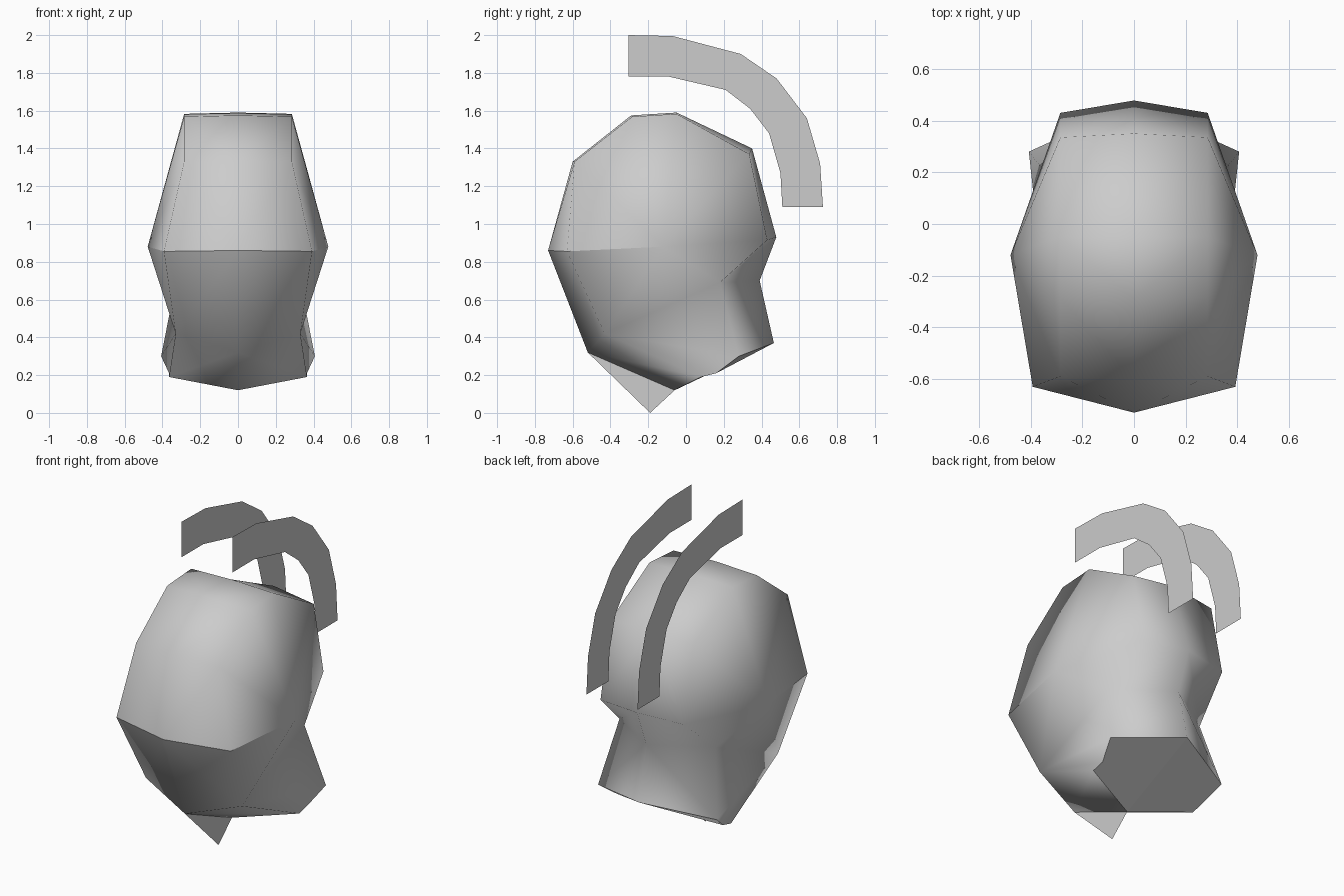
import bpy, bmesh

if "Cube" in bpy.data.objects:
    bpy.data.objects.remove(bpy.data.objects["Cube"])

grey = bpy.data.materials.new("light_grey")
grey.diffuse_color = (0.604, 0.604, 0.604, 1)
grey.use_nodes = True
grey.node_tree.nodes["Principled BSDF"].inputs["Base Color"].default_value = grey.diffuse_color


def build(name, verts, faces, smooth=False, sharp=(), mirror=True):
    """Mesh from named points; mirrored across x = 0 when asked."""
    bm = bmesh.new()
    v = {k: bm.verts.new(p) for k, p in verts.items()}
    for f in faces:
        bm.faces.new([v[k] for k in f]).smooth = smooth
    for a, b in sharp:
        bm.edges.get((v[a], v[b])).smooth = False
    mesh = bpy.data.meshes.new(name)
    bm.to_mesh(mesh)
    bm.free()
    mesh.materials.append(grey)
    obj = bpy.data.objects.new(name, mesh)
    bpy.context.collection.objects.link(obj)
    if mirror:
        mod = obj.modifiers.new("mirror", "MIRROR")
        mod.use_mirror_merge = True
        mod.merge_threshold = 0.001
    return obj


# Centre line from brow over the top and down the back to the neck (y, z)
centre = [(-.73, .86), (-.60, 1.33), (-.29, 1.575), (-.05, 1.59),
          (.35, 1.40), (.478, .93), (.39, .70), (.465, .37)]
# Matching line along the right-hand shoulder of the dome
rim = [(.392, -.63, .855), (.285, -.59, 1.33), (.285, -.285, 1.568), (.285, -.05, 1.583),
       (.285, .335, 1.37), (.285, .43, .915), (.33, .18, .69), (.407, .28, .30)]

pts = {f"c{i}": (0, y, z) for i, (y, z) in enumerate(centre)}
pts.update({f"r{i}": p for i, p in enumerate(rim)})
pts.update({"side": (.478, -.12, .88), "jaw": (.33, -.43, .42), "chin": (0, -.52, .32),
            "n1": (.365, .16, .21), "n2": (.365, .08, .19), "throat": (0, -.06, .12)})

# Dome strip and side fan around the widest point
faces = [(f"c{i}", f"r{i}", f"r{i+1}", f"c{i+1}") for i in range(7)]
loop = [f"r{i}" for i in range(7)] + ["jaw", "r0"]
faces += [("side", b, a) for a, b in zip(loop, loop[1:])]
# Flared neck guard below the crease from jaw to nape
flare = ["r6", "r7", "n1", "n2"]
faces += [("jaw", b, a) for a, b in zip(flare, flare[1:])]
# Face guard and the surface under the chin
faces += [("c0", "chin", "jaw", "r0"), ("chin", "throat", "n2"), ("chin", "n2", "jaw")]
build("helmet_shell", pts, faces, smooth=True, sharp=[("c0", "r0"), ("r0", "side")])

# Panel closing the neck
neck = {k: pts[k] for k in ("c7", "r7", "n1", "n2", "throat")}
build("neck_panel", neck, [("throat", "n2", "n1", "r7", "c7")])

# Thin keel under the chin
keel = {"a": (0, -.52, .32), "b": (0, -.19, 0), "c": (0, -.06, .12)}
build("chin_keel", keel, [("a", "b", "c")], mirror=False)

# Pair of flat curved crest blades
outer = [(-.305, 2.0), (-.07, 1.995), (.29, 1.90), (.48, 1.77), (.64, 1.56), (.71, 1.32), (.725, 1.09)]
inner = [(-.305, 1.78), (-.09, 1.78), (.21, 1.71), (.34, 1.61), (.44, 1.48), (.50, 1.27), (.51, 1.09)]
blade = {f"o{i}": (.175, y, z) for i, (y, z) in enumerate(outer)}
blade.update({f"i{i}": (.175, y, z) for i, (y, z) in enumerate(inner)})
build("crest_blades", blade,
      [(f"o{i}", f"i{i}", f"i{i+1}", f"o{i+1}") for i in range(6)])
